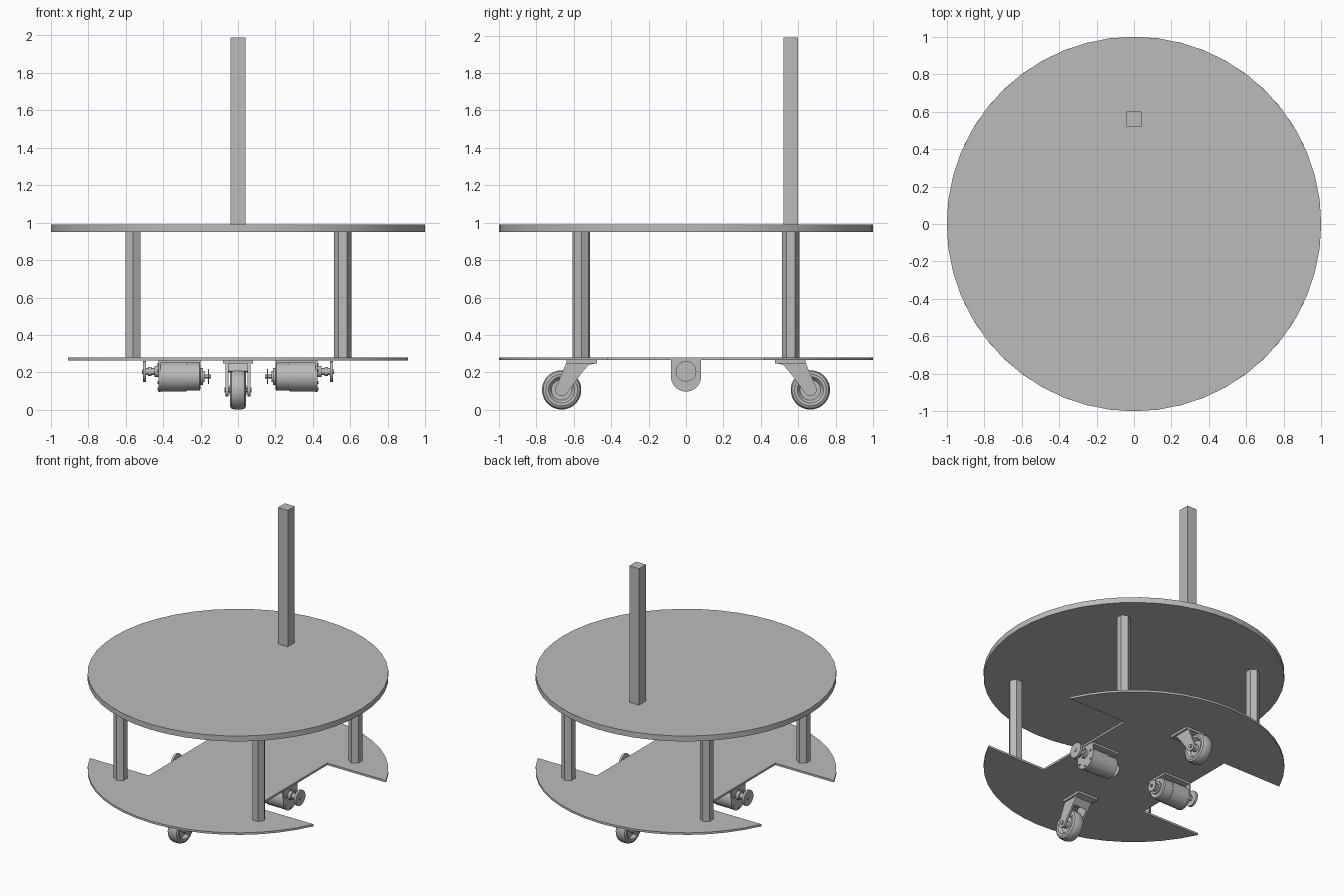
import bpy, bmesh
from math import sin, cos, pi, asin, radians

cube = bpy.data.objects.get("Cube")
if cube:
    bpy.data.objects.remove(cube, do_unlink=True)

grey = bpy.data.materials.new("plain_grey")
grey.use_nodes = True
colour = (0.5, 0.5, 0.5, 1)
grey.diffuse_color = colour
grey.node_tree.nodes["Principled BSDF"].inputs["Base Color"].default_value = colour


def finish(name, bm, smooth=True):
    bmesh.ops.recalc_face_normals(bm, faces=bm.faces)
    mesh = bpy.data.meshes.new(name)
    bm.to_mesh(mesh)
    bm.free()
    mesh.materials.append(grey)
    ob = bpy.data.objects.new(name, mesh)
    bpy.context.collection.objects.link(ob)
    if smooth:
        bpy.ops.object.select_all(action='DESELECT')
        ob.select_set(True)
        bpy.context.view_layer.objects.active = ob
        bpy.ops.object.shade_smooth_by_angle(angle=radians(30))
    return ob


def prism(name, outline, lo, hi, axis='Z', smooth=True):
    """Extrude an outline: (x, y) along Z, or (y, z) along X."""
    bm = bmesh.new()
    place = (lambda a, b, h: (a, b, h)) if axis == 'Z' else (lambda a, b, h: (h, a, b))
    low = [bm.verts.new(place(a, b, lo)) for a, b in outline]
    top = [bm.verts.new(place(a, b, hi)) for a, b in outline]
    bm.faces.new(low)
    bm.faces.new(top)
    n = len(low)
    for i in range(n):
        j = (i + 1) % n
        bm.faces.new((low[i], low[j], top[j], top[i]))
    return finish(name, bm, smooth)


def box(name, x0, x1, y0, y1, z0, z1):
    return prism(name, [(x0, y0), (x1, y0), (x1, y1), (x0, y1)], z0, z1, smooth=False)


def arc(cx, cy, r, a0, a1, n):
    return [(cx + r * cos(a0 + (a1 - a0) * i / n), cy + r * sin(a0 + (a1 - a0) * i / n))
            for i in range(n + 1)]


def ring(cx, cy, r, n, start=0.0):
    return arc(cx, cy, r, start, start + 2 * pi, n)[:-1]


def lathe(name, profile, y, z, side=1, n=32):
    """Turn an (x, radius) profile about an axis along X."""
    bm = bmesh.new()
    loops = [[bm.verts.new((side * x, a, b)) for a, b in ring(y, z, r, n)] for x, r in profile]
    for p, q in zip(loops, loops[1:]):
        for i in range(n):
            j = (i + 1) % n
            bm.faces.new((p[i], p[j], q[j], q[i]))
    bm.faces.new(loops[0])
    bm.faces.new(loops[-1])
    return finish(name, bm)


# Decks: round top, and a lower one notched on both sides for the drive wheels
prism("top_deck", ring(0, 0, 1, 48), 0.95, 0.99)
NX, NY = 0.43, 0.42
a = asin(NY)
prism("lower_deck",
      arc(0, 0, 1, a, pi - a, 18) + [(-NX, NY), (-NX, -NY)]
      + arc(0, 0, 1, pi + a, 2 * pi - a, 18) + [(NX, -NY), (NX, NY)], 0.265, 0.28)

# Mast and hexagonal deck posts
box("mast", -0.04, 0.04, 0.52, 0.60, 0.99, 1.99)
P = 0.56
for name, x, y, turn in (("front_right_post", -P, -P, pi / 6), ("front_left_post", P, -P, 0),
                         ("back_right_post", -P, P, pi / 6), ("back_left_post", P, P, pi / 6)):
    prism(name, ring(x, y, 0.046, 6, turn), 0.28, 0.95, smooth=False)


def caster(label, s):
    """Swivel caster; s is the sign of its y position."""
    wy, wz = 0.665, 0.106
    flip = lambda pts: [(s * y, z) for y, z in pts]
    half = [(0.02, 0.026), (0.02, 0.055), (0.03, 0.062), (0.041, 0.07),
            (0.043, 0.085), (0.036, 0.098), (0.018, 0.105)]
    profile = [(-x, r) for x, r in half] + half[::-1]
    lathe(label + "_caster_wheel", profile, s * wy, wz, n=40)
    lathe(label + "_caster_hub", [(-0.046, 0.026), (0.046, 0.026)], s * wy, wz)
    lathe(label + "_caster_axle", [(-0.073, 0.014), (0.073, 0.014)], s * wy, wz, n=12)
    side = [(0.64, 0.25), (0.475, 0.25), (0.52, 0.24), (0.555, 0.2)]
    side += arc(wy, wz, 0.034, 1.15 * pi, 2.1 * pi, 10)
    web = [(0.475, 0.25), (0.52, 0.24), (0.555, 0.2), (0.567, 0.208), (0.545, 0.25)]
    for e, word in ((-1, "right"), (1, "left")):
        lo, hi = sorted((e * 0.052, e * 0.066))
        prism(f"{label}_caster_{word}_fork", flip(side), lo, hi, 'X')
    prism(label + "_caster_web", flip(web), -0.054, 0.054, 'X')
    y0, y1 = sorted((s * 0.475, s * 0.64))
    box(label + "_caster_plate", -0.08, 0.08, y0, y1, 0.248, 0.265)


caster("front", -1)
caster("back", 1)


def motor(label, s):
    """Geared motor with its output hub pointing outwards; s is the sign of x."""
    mz, hz = 0.178, 0.205
    lathe(label + "_motor_body",
          [(0.2, 0.068), (0.206, 0.075), (0.275, 0.075), (0.275, 0.079), (0.415, 0.079)], 0, mz, s)
    lathe(label + "_motor_end_cap",
          [(0.178, 0.018), (0.178, 0.03), (0.188, 0.03), (0.188, 0.045), (0.2, 0.045)], 0, mz, s)
    lathe(label + "_encoder_disc", [(0.155, 0.04), (0.161, 0.04)], 0, mz, s)
    lathe(label + "_encoder_shaft", [(0.145, 0.01), (0.18, 0.01)], 0, mz, s, 12)
    lathe(label + "_wheel_hub",
          [(0.42, 0.03), (0.446, 0.03), (0.446, 0.018), (0.462, 0.018), (0.462, 0.025),
           (0.48, 0.025), (0.48, 0.018), (0.492, 0.018), (0.492, 0.055), (0.508, 0.055)], 0, hz, s)
    lathe(label + "_output_shaft", [(0.5, 0.012), (0.512, 0.012)], 0, hz, s, 12)
    # Bracket: rounded face plate and a flange under the deck
    face = [(0.081, 0.265), (-0.081, 0.265)] + arc(0, mz, 0.081, pi, 2 * pi, 20)
    lo, hi = sorted((s * 0.413, s * 0.424))
    prism(label + "_bracket_face", face, lo, hi, 'X')
    lo, hi = sorted((s * 0.2, s * 0.415))
    box(label + "_bracket_flange", lo, hi, -0.081, 0.081, 0.25, 0.265)
    for i, (y, z) in enumerate(ring(0, mz, 0.065, 6, pi / 6)):
        lathe(f"{label}_bracket_screw_{i + 1}", [(0.42, 0.008), (0.43, 0.008)], y, z, s, 8)


motor("left", 1)
motor("right", -1)
